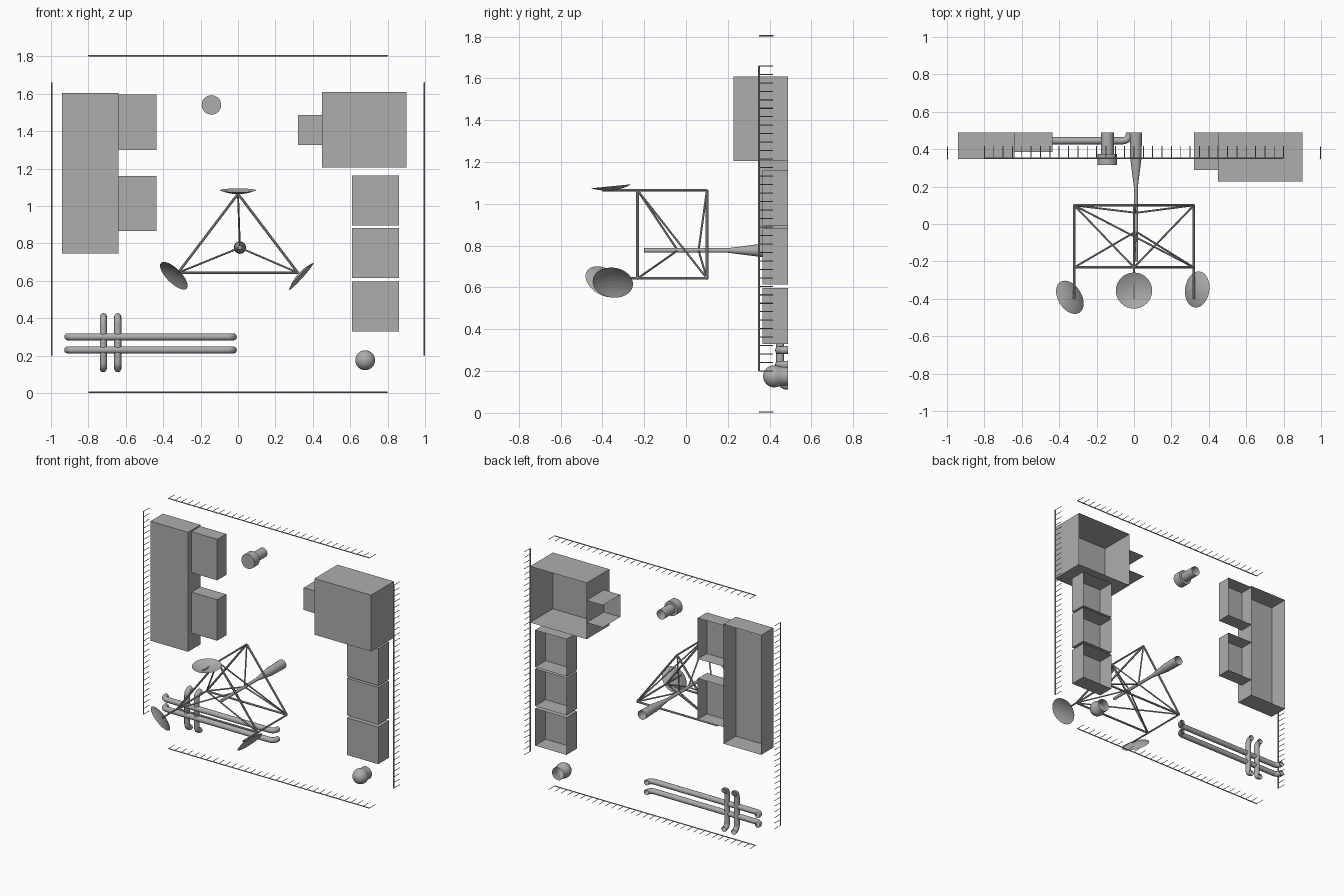
import bpy, bmesh, math
from mathutils import Vector, Matrix

if "Cube" in bpy.data.objects:
    bpy.data.objects.remove(bpy.data.objects["Cube"], do_unlink=True)

# Single grey finish
grey = bpy.data.materials.new("plain_grey")
grey.use_nodes = True
COLOUR = (0.42, 0.42, 0.42, 1)
grey.diffuse_color = COLOUR
grey.node_tree.nodes["Principled BSDF"].inputs["Base Color"].default_value = COLOUR

BACK = 0.488


def finish(bm, name, smooth=False):
    mesh = bpy.data.meshes.new(name)
    bm.to_mesh(mesh)
    bm.free()
    mesh.materials.append(grey)
    ob = bpy.data.objects.new(name, mesh)
    bpy.context.collection.objects.link(ob)
    if smooth:
        bpy.ops.object.select_all(action='DESELECT')
        ob.select_set(True)
        bpy.context.view_layer.objects.active = ob
        bpy.ops.object.shade_smooth_by_angle(angle=math.radians(40))
    return ob


def add_box(bm, lo, hi):
    lo, hi = Vector(lo), Vector(hi)
    size = Matrix.Diagonal((*(hi - lo), 1))
    return bmesh.ops.create_cube(bm, size=1, matrix=Matrix.Translation((lo + hi) / 2) @ size)


def shell(name, x0, x1, z0, z1, front, open_sides=False):
    """Thin-walled box, open at the back and optionally at both sides."""
    bm = bmesh.new()
    add_box(bm, (x0, front, z0), (x1, BACK, z1))
    bm.normal_update()
    gone = [f for f in bm.faces
            if f.normal.y > 0.5 or (open_sides and abs(f.normal.x) > 0.5)]
    bmesh.ops.delete(bm, geom=gone, context='FACES')
    finish(bm, name)


def add_rod(bm, p, q, r, sides=8):
    p, q = Vector(p), Vector(q)
    turn = (q - p).to_track_quat('Z', 'Y').to_matrix().to_4x4()
    bmesh.ops.create_cone(bm, cap_ends=True, segments=sides, radius1=r, radius2=r,
                          depth=(q - p).length,
                          matrix=Matrix.Translation((p + q) / 2) @ turn)


def lathe(name, profile, centre, axis, sides=32):
    """Spin (radius, height) points round an axis."""
    bm = bmesh.new()
    vs = [bm.verts.new((r, 0, h)) for r, h in profile]
    es = [bm.edges.new(pair) for pair in zip(vs, vs[1:])]
    bmesh.ops.spin(bm, geom=vs + es, cent=(0, 0, 0), axis=(0, 0, 1),
                   angle=math.tau, steps=sides)
    bmesh.ops.remove_doubles(bm, verts=bm.verts, dist=1e-5)
    bmesh.ops.recalc_face_normals(bm, faces=bm.faces)
    turn = Vector(axis).to_track_quat('Z', 'Y').to_matrix().to_4x4()
    bm.transform(Matrix.Translation(centre) @ turn)
    finish(bm, name, True)


def pipe(name, start, end, r=0.019, bend=0.035):
    """Straight pipe whose two ends curve to the back."""
    a, b = Vector(start), Vector(end)
    run, back = (b - a).normalized(), Vector((0, 1, 0))
    arc = [math.radians(t) for t in range(0, 91, 15)]
    pts = [Vector((a.x, BACK, a.z))]
    pts += [a + run * bend * (1 - math.cos(t)) + back * bend * (1 - math.sin(t)) for t in arc]
    pts += [b - run * bend * (1 - math.cos(t)) + back * bend * (1 - math.sin(t))
            for t in reversed(arc)]
    pts.append(Vector((b.x, BACK, b.z)))
    cu = bpy.data.curves.new(name, 'CURVE')
    cu.dimensions = '3D'
    cu.bevel_depth = r
    cu.bevel_resolution = 4
    sp = cu.splines.new('POLY')
    sp.points.add(len(pts) - 1)
    for point, co in zip(sp.points, pts):
        point.co = (*co, 1)
    cu.materials.append(grey)
    ob = bpy.data.objects.new(name, cu)
    bpy.context.collection.objects.link(ob)
    bpy.ops.object.select_all(action='DESELECT')
    ob.select_set(True)
    bpy.context.view_layer.objects.active = ob
    bpy.ops.object.convert(target='MESH')
    bpy.ops.object.shade_smooth_by_angle(angle=math.radians(40))


# Open-backed housings
shell("tall_housing", -0.94, -0.64, 0.745, 1.605, 0.347)
shell("upper_side_housing", -0.64, -0.435, 1.30, 1.595, 0.385)
shell("lower_side_housing", -0.64, -0.435, 0.865, 1.16, 0.385)
shell("large_housing", 0.45, 0.90, 1.205, 1.61, 0.228)
shell("connecting_duct", 0.32, 0.45, 1.325, 1.485, 0.29, open_sides=True)
for i, z in enumerate((0.33, 0.615, 0.895)):
    shell(f"stacked_housing_{i + 1}", 0.61, 0.86, z, z + 0.267, 0.367)

# Bent pipes
for i, z in enumerate((0.23, 0.30)):
    pipe(f"horizontal_pipe_{i + 1}", (-0.91, 0.445, z), (-0.025, 0.445, z))
for i, x in enumerate((-0.72, -0.643)):
    pipe(f"upright_pipe_{i + 1}", (x, 0.45, 0.13), (x, 0.45, 0.408))


# Comb-like handrails round the outline
def handrail(name, start, end, step):
    bm = bmesh.new()
    a, b = Vector(start), Vector(end)
    add_rod(bm, a, b, 0.004, 6)
    count = round((b - a).length / step)
    for i in range(count + 1):
        p = a.lerp(b, i / count)
        add_rod(bm, p, p + Vector((0, 0.066, 0)), 0.0025, 4)
    finish(bm, name)


for name, x in (("right_handrail", -0.996), ("left_handrail", 0.996)):
    handrail(name, (x, 0.349, 0.2), (x, 0.349, 1.66), 0.04)
for name, z in (("bottom_handrail", 0.004), ("top_handrail", 1.804)):
    handrail(name, (-0.8, 0.352, z), (0.8, 0.352, z), 0.05)

# Round-nosed stub and stepped stub, both open at the back
dome = [(0.053 * math.sin(t), -0.053 * math.cos(t))
        for t in (math.radians(d) for d in range(0, 121, 10))]
lathe("round_nosed_stub", dome + [(0.045, 0.066)], (0.68, 0.422, 0.175), (0, 1, 0))
lathe("stepped_stub", [(0, 0), (0.052, 0), (0.052, 0.06), (0.034, 0.06), (0.034, 0.173)],
      (-0.142, 0.315, 1.54), (0, 1, 0))

# Central mast with flared root
HUB = Vector((0.01, 0, 0.777))
lathe("central_mast", [(0, -0.2), (0.011, -0.2), (0.011, 0.2), (0.03, 0.35), (0.033, BACK)],
      HUB, (0, 1, 0), 24)

# Triangular frame
FRONT_Y, REAR_Y, TIP_Y = -0.232, 0.10, -0.40
corners = [(0, 1.065), (-0.32, 0.643), (0.32, 0.643)]
bm = bmesh.new()
for i, (x, z) in enumerate(corners):
    nx, nz = corners[(i + 1) % 3]
    add_rod(bm, (x, TIP_Y, z), (x, REAR_Y, z), 0.006)
    for y, hub_y in ((FRONT_Y, -0.04), (REAR_Y, 0.06)):
        add_rod(bm, (x, y, z), (nx, y, nz), 0.007)
        add_rod(bm, (x, y, z), HUB + Vector((0, hub_y, 0)), 0.005)
top, right, left = corners
for a, b in ((top, right), (top, left), (left, right)):
    add_rod(bm, (a[0], FRONT_Y, a[1]), (b[0], REAR_Y, b[1]), 0.005)
finish(bm, "triangular_frame", True)

# Shallow dish feet, hollow side outward
bowl = [(0.097 * t, 0.02 * (t * t - 1)) for t in (i / 6 for i in range(7))]
for name, centre, axis in (
        ("top_dish", (0, -0.356, 1.084), (0, -0.1, 1)),
        ("right_dish", (-0.343, -0.392, 0.627), (-0.65, -0.4, -0.65)),
        ("left_dish", (0.338, -0.35, 0.623), (0.74, -0.1, -0.67))):
    lathe(name, bowl, centre, axis)
